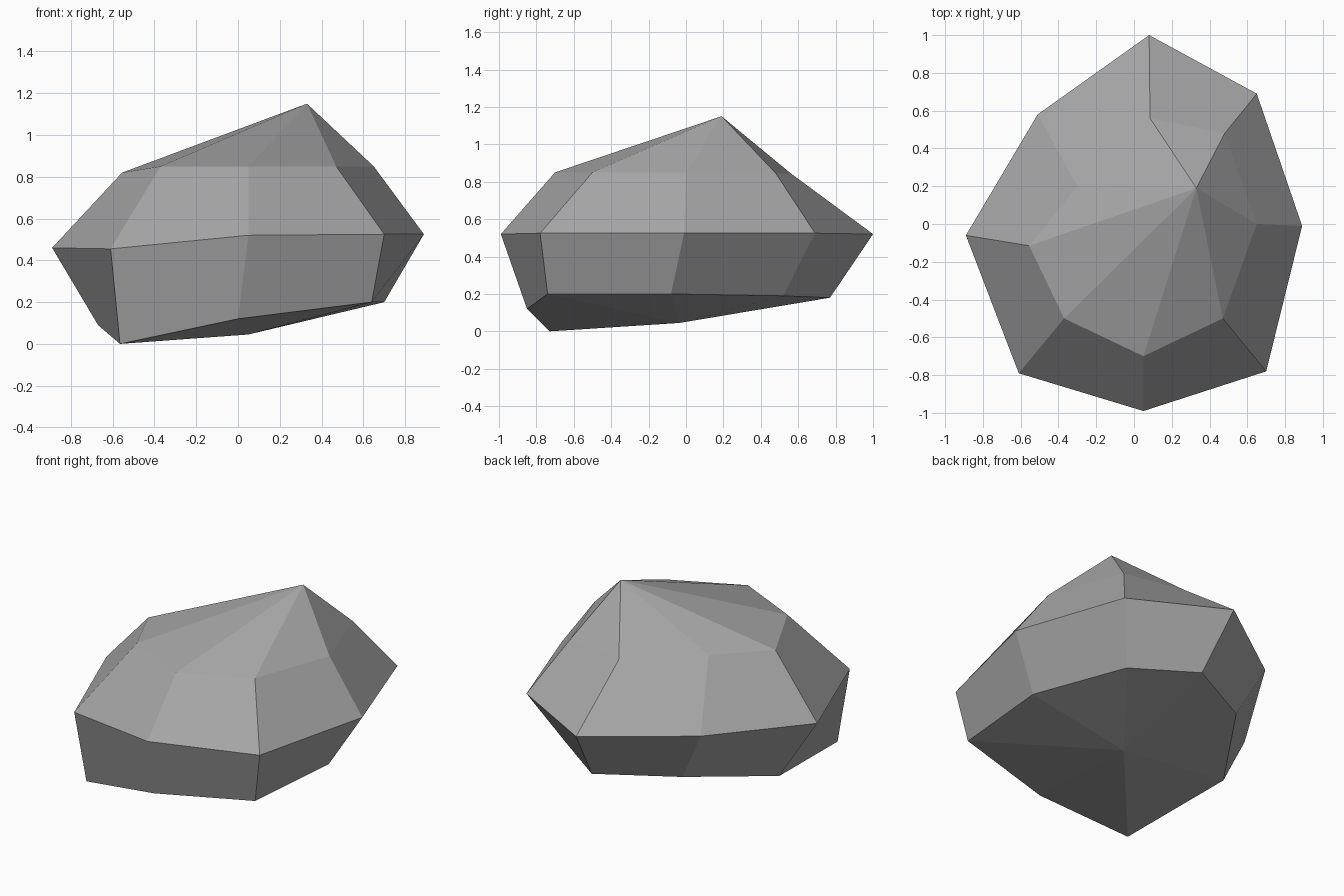
import bpy
import bmesh

default_cube = bpy.data.objects.get("Cube")
if default_cube:
    bpy.data.objects.remove(default_cube, do_unlink=True)


def make_material(name, colour):
    material = bpy.data.materials.new(name)
    material.use_nodes = True
    material.diffuse_color = colour
    shader = next(n for n in material.node_tree.nodes if n.type == "BSDF_PRINCIPLED")
    shader.inputs["Base Color"].default_value = colour
    shader.inputs["Roughness"].default_value = 0.9
    return material


# Eight-sided cross-sections of the boulder, counter-clockwise from its +x side
lower_ring = [(.70, -.08, .20), (.49, .52, .19), (.13, .77, .18), (-.34, .52, .19),
              (-.67, .01, .09), (-.565, -.73, 0), (0, -.85, .12), (.64, -.74, .20)]
middle_ring = [(.89, -.01, .525), (.65, .69, .525), (.08, 1, .52), (-.51, .58, .52),
               (-.89, -.06, .46), (-.61, -.79, .455), (.05, -.99, .52), (.70, -.78, .525)]
upper_ring = [(.65, 0, .85), (.48, .48, .845), (.085, .56, .845), (-.30, .20, .84),
              (-.555, -.115, .82), (-.37, -.50, .85), (.05, -.70, .85), (.47, -.50, .85)]
base_point = (.05, -.035, .045)
peak_point = (.33, .19, 1.15)


def bridge(bm, low, high):
    """Join two matching rings with a band of quads."""
    for i in range(len(low)):
        j = (i + 1) % len(low)
        bm.faces.new((low[i], low[j], high[j], high[i]))


def cap(bm, ring, point):
    """Close a ring with a fan of triangles meeting at one point."""
    tip = bm.verts.new(point)
    for i in range(len(ring)):
        bm.faces.new((ring[i], ring[(i + 1) % len(ring)], tip))


# Boulder: stacked rings with pointed caps, flat shaded
bm = bmesh.new()
rings = [[bm.verts.new(p) for p in ring] for ring in (lower_ring, middle_ring, upper_ring)]
for low, high in zip(rings, rings[1:]):
    bridge(bm, low, high)
cap(bm, rings[0], base_point)
cap(bm, rings[-1], peak_point)
bmesh.ops.recalc_face_normals(bm, faces=bm.faces[:])

mesh = bpy.data.meshes.new("boulder")
bm.to_mesh(mesh)
bm.free()
mesh.materials.append(make_material("stone grey", (.38, .38, .38, 1)))
boulder = bpy.data.objects.new("boulder", mesh)
bpy.context.scene.collection.objects.link(boulder)
